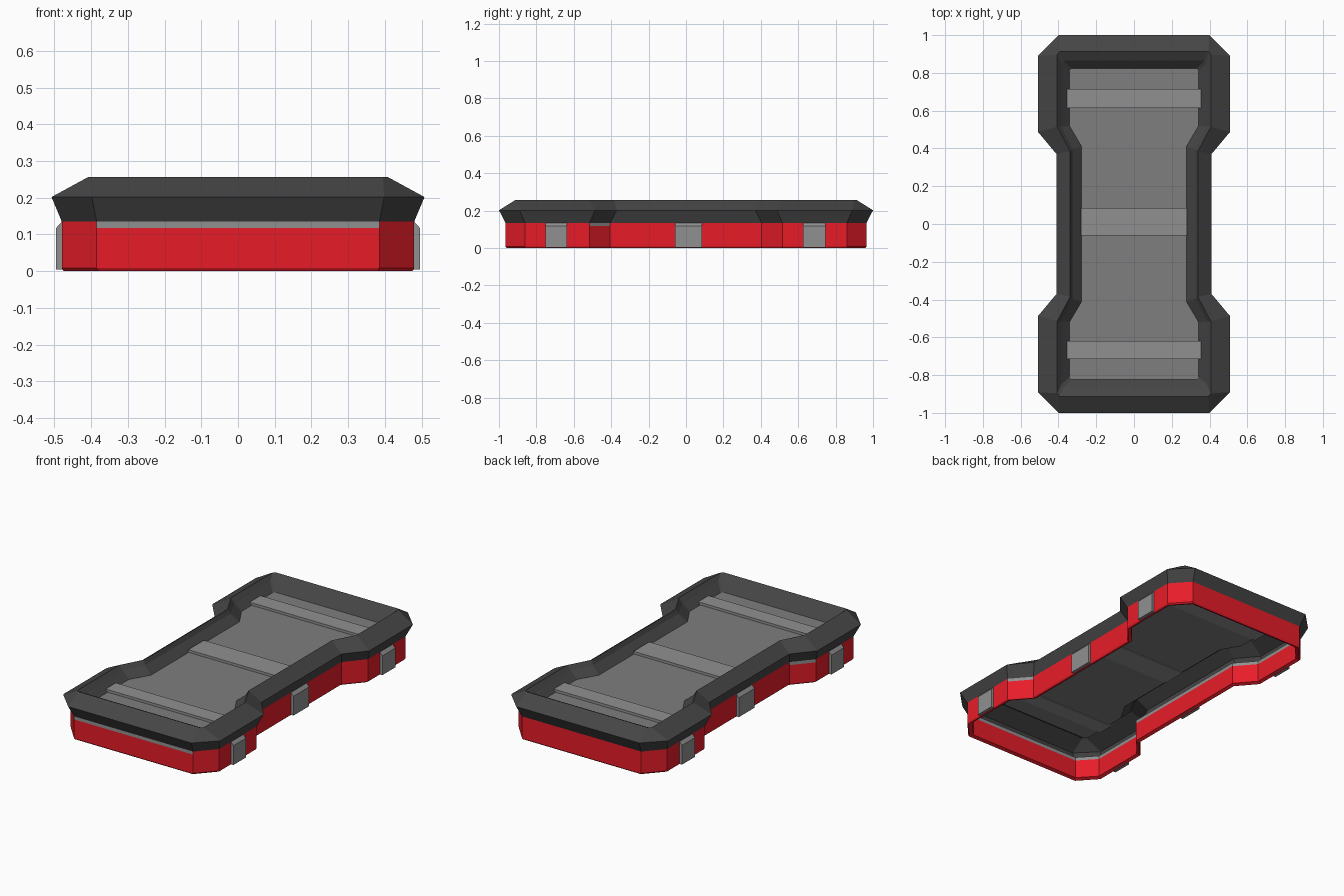
import bpy, bmesh

if "Cube" in bpy.data.objects:
    bpy.data.objects.remove(bpy.data.objects["Cube"])

def material(name, rgb):
    m = bpy.data.materials.new(name)
    m.diffuse_color = (*rgb, 1)
    m.use_nodes = True
    m.node_tree.nodes["Principled BSDF"].inputs["Base Color"].default_value = m.diffuse_color
    return m

RED = material("red", (0.8, 0.012, 0.022))
DARK = material("dark_grey", (0.06, 0.06, 0.06))
GREY = material("mid_grey", (0.28, 0.28, 0.28))
PANEL = material("panel_grey", (0.21, 0.21, 0.21))

def finish(name, bm, *mats):
    me = bpy.data.meshes.new(name)
    bm.to_mesh(me)
    bm.free()
    for m in mats:
        me.materials.append(m)
    ob = bpy.data.objects.new(name, me)
    bpy.context.collection.objects.link(ob)
    return ob

def outline(z, xw, xm, y, cx, cy, ya, yb):
    """16-point dumbbell: wide ends xw, waist xm, corner cuts cx/cy."""
    q = [(xw - cx, y), (xw, y - cy), (xw, ya), (xm, yb)]
    right = q + [(x, -v) for x, v in reversed(q)]
    return [(x, v, z) for x, v in right + [(-x, -v) for x, v in right]]

def loft(name, loops, mats, special=()):
    """Bridge stacked outlines (listed bottom-out to top-in), ends left open."""
    bm = bmesh.new()
    rings = [[bm.verts.new(p) for p in lp] for lp in loops]
    n = len(rings[0])
    for r, (a, b) in enumerate(zip(rings, rings[1:])):
        for i in range(n):
            j = (i + 1) % n
            f = bm.faces.new((a[j], a[i], b[i], b[j]))
            if (r, i) in special:
                f.material_index = 1
    return finish(name, bm, *mats)

def extrude_y(name, profile, y0, y1, mat):
    bm = bmesh.new()
    f = bm.faces.new([bm.verts.new((x, y0, z)) for x, z in profile])
    g = bmesh.ops.extrude_face_region(bm, geom=[f])["geom"]
    bmesh.ops.translate(bm, vec=(0, y1 - y0, 0),
                        verts=[v for v in g if isinstance(v, bmesh.types.BMVert)])
    bmesh.ops.recalc_face_normals(bm, faces=bm.faces)
    return finish(name, bm, mat)

# Hollow red casing, with a grey strip at the top of the front and front notches
OUT = (0.48, 0.385, 0.965, 0.095, 0.105, 0.515, 0.405)
LIP = (0.475, 0.38, 0.96, 0.095, 0.105, 0.515, 0.405)
INN = (0.457, 0.362, 0.942, 0.089, 0.097, 0.523, 0.413)
strip = {(5, i) for i in (4, 7, 10)} | {(0, i) for i in range(16)}
loft("casing", [outline(0.137, *INN), outline(0.117, *INN), outline(0.008, *INN),
                outline(0, *LIP), outline(0.008, *OUT), outline(0.117, *OUT),
                outline(0.137, *OUT)], (RED, GREY), strip)

# Faceted dark rim, an open shell sloping down to the panel
loft("rim", [outline(0.135, *OUT),
             outline(0.202, 0.508, 0.41, 1.0, 0.11, 0.11, 0.487, 0.37),
             outline(0.257, 0.407, 0.338, 0.912, 0.012, 0.015, 0.515, 0.385),
             outline(0.232, 0.385, 0.325, 0.865, 0.012, 0.015, 0.515, 0.395),
             outline(0.19, 0.34, 0.275, 0.82, 0.012, 0.012, 0.52, 0.41)], (DARK,))

# Recessed top panel
bm = bmesh.new()
pts = outline(0.192, 0.342, 0.277, 0.822, 0.012, 0.012, 0.52, 0.41)
bm.faces.new([bm.verts.new(p) for p in reversed(pts)])
finish("top_panel", bm, PANEL)

# Raised bands across the panel
for name, w, y0, y1 in (("front_band", 0.355, -0.715, -0.62),
                        ("middle_band", 0.28, -0.06, 0.085),
                        ("back_band", 0.355, 0.615, 0.715)):
    extrude_y(name, [(-w, 0.188), (w, 0.188), (w, 0.207), (-w, 0.207)], y0, y1, GREY)

# Side clips, one per side for each position
for name, w, y0, y1 in (("front_clip", 0.48, -0.75, -0.635),
                        ("middle_clip", 0.385, -0.06, 0.085),
                        ("back_clip", 0.48, 0.625, 0.745)):
    for side, s in (("right", 1), ("left", -1)):
        prof = [(w - 0.018, 0.004), (w + 0.016, 0.004), (w + 0.016, 0.117),
                (w, 0.135), (w - 0.018, 0.135)]
        extrude_y(f"{name}_{side}", [(s * x, z) for x, z in prof], y0, y1, GREY)
